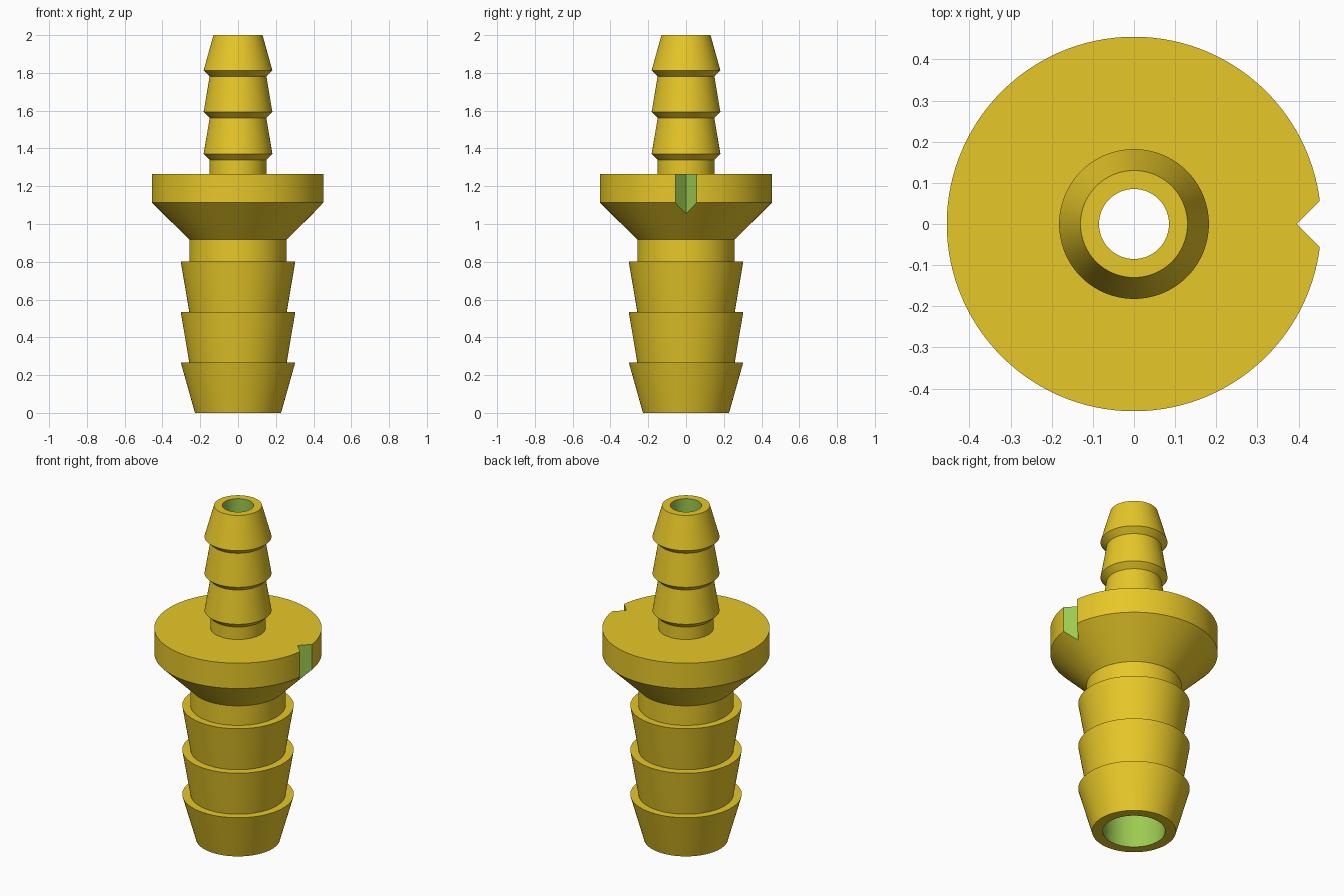
import bpy, bmesh, math

if "Cube" in bpy.data.objects:
    bpy.data.objects.remove(bpy.data.objects["Cube"])

SEGMENTS = 120


def material(name, rgb):
    m = bpy.data.materials.new(name)
    m.diffuse_color = (*rgb, 1.0)
    m.use_nodes = True
    m.node_tree.nodes["Principled BSDF"].inputs["Base Color"].default_value = m.diffuse_color
    return m


YELLOW = material("golden yellow", (0.947, 0.680, 0.025))
GREEN = material("leaf green", (0.337, 0.597, 0.082))


def finish(bm, name):
    bmesh.ops.recalc_face_normals(bm, faces=bm.faces[:])
    mesh = bpy.data.meshes.new(name)
    bm.to_mesh(mesh)
    bm.free()
    mesh.materials.append(YELLOW)
    mesh.materials.append(GREEN)
    obj = bpy.data.objects.new(name, mesh)
    bpy.context.collection.objects.link(obj)
    return obj


def lathe(name, outer, inner):
    """Revolve a closed (radius, z) outline; inner-wall faces become green."""
    profile = outer + inner
    n, first_inner = len(profile), len(outer)
    bm = bmesh.new()
    rings = []
    for i in range(SEGMENTS):
        a = 2 * math.pi * i / SEGMENTS
        rings.append([bm.verts.new((r * math.cos(a), r * math.sin(a), z))
                      for r, z in profile])
    for i in range(SEGMENTS):
        a, b = rings[i], rings[(i + 1) % SEGMENTS]
        for j in range(n):
            k = (j + 1) % n
            f = bm.faces.new((a[j], b[j], b[k], a[k]))
            f.material_index = 1 if first_inner <= j < n - 1 else 0
    return finish(bm, name)


# Large barbs: widening cones with flat upper ledges
outer = []
for i, base in enumerate((0.228, 0.258, 0.258)):
    outer += [(base, 0.267 * i), (0.303, 0.267 * (i + 1))]
# Neck, flared collar and upper stem
outer += [(0.258, 0.80), (0.258, 0.917), (0.455, 1.113), (0.455, 1.265),
          (0.15, 1.265)]
# Small barbs: short flare, then a long taper
for z, top_r, top_z in ((1.34, 0.15, 1.562), (1.562, 0.15, 1.782),
                        (1.782, 0.13, 2.0)):
    outer += [(0.15, z), (0.182, z + 0.031)]
outer.append((0.13, 2.0))
# Stepped bore, from top to bottom
inner = [(0.085, 2.0), (0.085, 1.113), (0.17, 0.917), (0.17, 0.0)]

fitting = lathe("barbed_hose_fitting", outer, inner)

# V-shaped notch cutter in the collar rim
bm = bmesh.new()
corners = [(0.395, 0.0), (0.595, -0.2), (0.595, 0.2)]
low = [bm.verts.new((x, y, 0.95)) for x, y in corners]
high = [bm.verts.new((x, y, 1.4)) for x, y in corners]
bm.faces.new(low)
bm.faces.new(high)
for i in range(3):
    k = (i + 1) % 3
    bm.faces.new((low[i], low[k], high[k], high[i]))
for f in bm.faces:
    f.material_index = 1
cutter = finish(bm, "notch_cutter")
cutter.hide_render = True

# Cut the notch, then smooth the round walls
mod = fitting.modifiers.new("notch", 'BOOLEAN')
mod.operation = 'DIFFERENCE'
mod.solver = 'EXACT'
mod.object = cutter
bpy.context.view_layer.objects.active = fitting
fitting.select_set(True)
cutter.select_set(False)
bpy.ops.object.modifier_apply(modifier=mod.name)
bpy.data.objects.remove(cutter)
bpy.ops.object.shade_smooth_by_angle(angle=math.radians(12))
